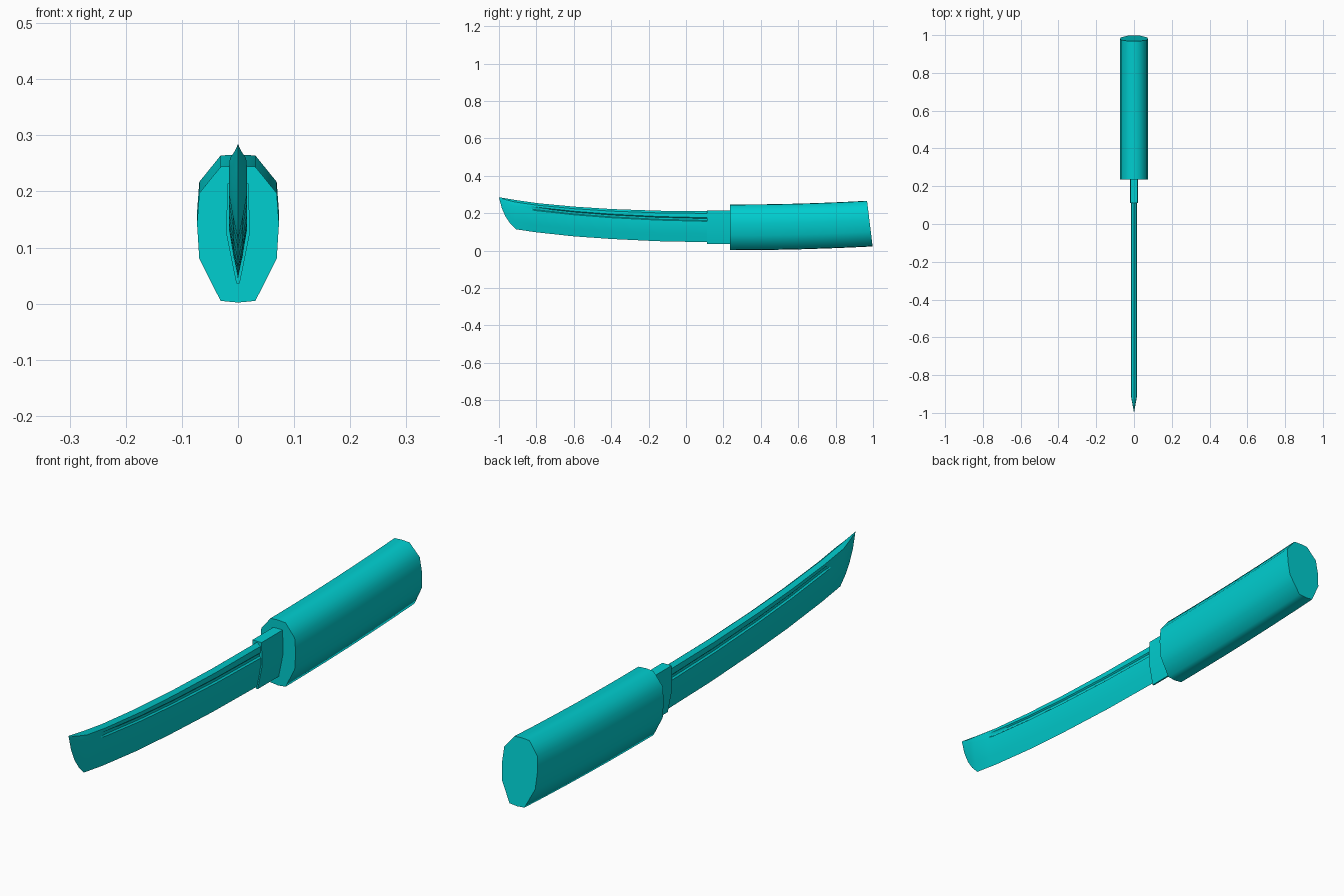
import bpy, bmesh, math

if "Cube" in bpy.data.objects:
    bpy.data.objects.remove(bpy.data.objects["Cube"])


def material(name, color):
    m = bpy.data.materials.new(name)
    m.diffuse_color = color
    m.use_nodes = True
    m.node_tree.nodes["Principled BSDF"].inputs["Base Color"].default_value = m.diffuse_color
    return m


CYAN = material("cyan", (0.0, 0.62, 0.63, 1))


def loft(name, rings, angle):
    """Skin a list of closed rings and cap both ends."""
    bm = bmesh.new()
    vr = [[bm.verts.new(p) for p in r] for r in rings]
    n = len(rings[0])
    for a, b in zip(vr, vr[1:]):
        for i in range(n):
            j = (i + 1) % n
            bm.faces.new((a[i], a[j], b[j], b[i]))
    bm.faces.new(vr[0])
    bm.faces.new(vr[-1])
    bmesh.ops.remove_doubles(bm, verts=bm.verts, dist=1e-5)
    bmesh.ops.recalc_face_normals(bm, faces=bm.faces)
    me = bpy.data.meshes.new(name)
    bm.to_mesh(me)
    bm.free()
    ob = bpy.data.objects.new(name, me)
    bpy.context.collection.objects.link(ob)
    me.materials.append(CYAN)
    bpy.ops.object.select_all(action='DESELECT')
    ob.select_set(True)
    bpy.context.view_layer.objects.active = ob
    bpy.ops.object.shade_smooth_by_angle(angle=math.radians(angle))
    return ob


def mirrored(half):
    """Full ring from a right-hand half running from top centre to bottom centre."""
    return half + [(-x, z) for x, z in reversed(half) if x > 0]


def lerp(y, table):
    for (y0, z0), (y1, z1) in zip(table, table[1:]):
        if y <= y1:
            return z0 + (z1 - z0) * (y - y0) / (y1 - y0)
    return table[-1][1]


# Blade: curved spine and edge, shallow groove on both faces, pointed tip
SPINE = [(-1, .285), (-.91, .27), (-.8, .254), (-.6, .235), (-.4, .222), (-.15, .213), (.15, .21)]
EDGE = [(-1, .2845), (-.985, .227), (-.965, .182), (-.94, .145), (-.91, .114),
        (-.8, .0975), (-.6, .076), (-.4, .062), (-.15, .05), (.15, .044)]
rings = []
for y in (-1, -.985, -.965, -.94, -.91, -.83, -.8, -.7, -.6, -.5, -.4, -.28, -.15, 0, .13):
    top, bottom = lerp(y, SPINE), lerp(y, EDGE)
    h = top - bottom
    w = .016 * min(1, max(0, (y + 1) / .09)) + 2e-5
    g = .65 if y > -.82 else 1
    c = .2 + .07 * (y + .8) / .93
    half = [(0, 0), (w * .9, .07), (w * .95, c - .06), (w * g, c - .03), (w * g, c + .03),
            (w, c + .06), (w, .48), (w * .55, .74), (1e-5, 1)]
    rings.append([(x, y, top - t * h) for x, t in mirrored(half)])
loft("blade", rings, 25)

# Collar between blade and handle
half = [(.019, .214), (.021, .125), (.003, .036)]
rings = [[(x, y, z) for x, z in mirrored(half)] for y in (.112, .26)]
loft("collar", rings, 25)

# Handle: ten-sided grip, gently curved, with a slanted butt
half = [(0, .246), (.031, .244), (.069, .197), (.073, .143), (.069, .08), (.031, .005), (0, .002)]
rings = []
for k in range(7):
    f = k / 6
    ring = []
    for x, z in mirrored(half):
        end = .998 - .03 * (z / .246)
        ring.append((x, .236 + f * (end - .236), z + .02 * f ** 2))
    rings.append(ring)
loft("handle", rings, 60)
